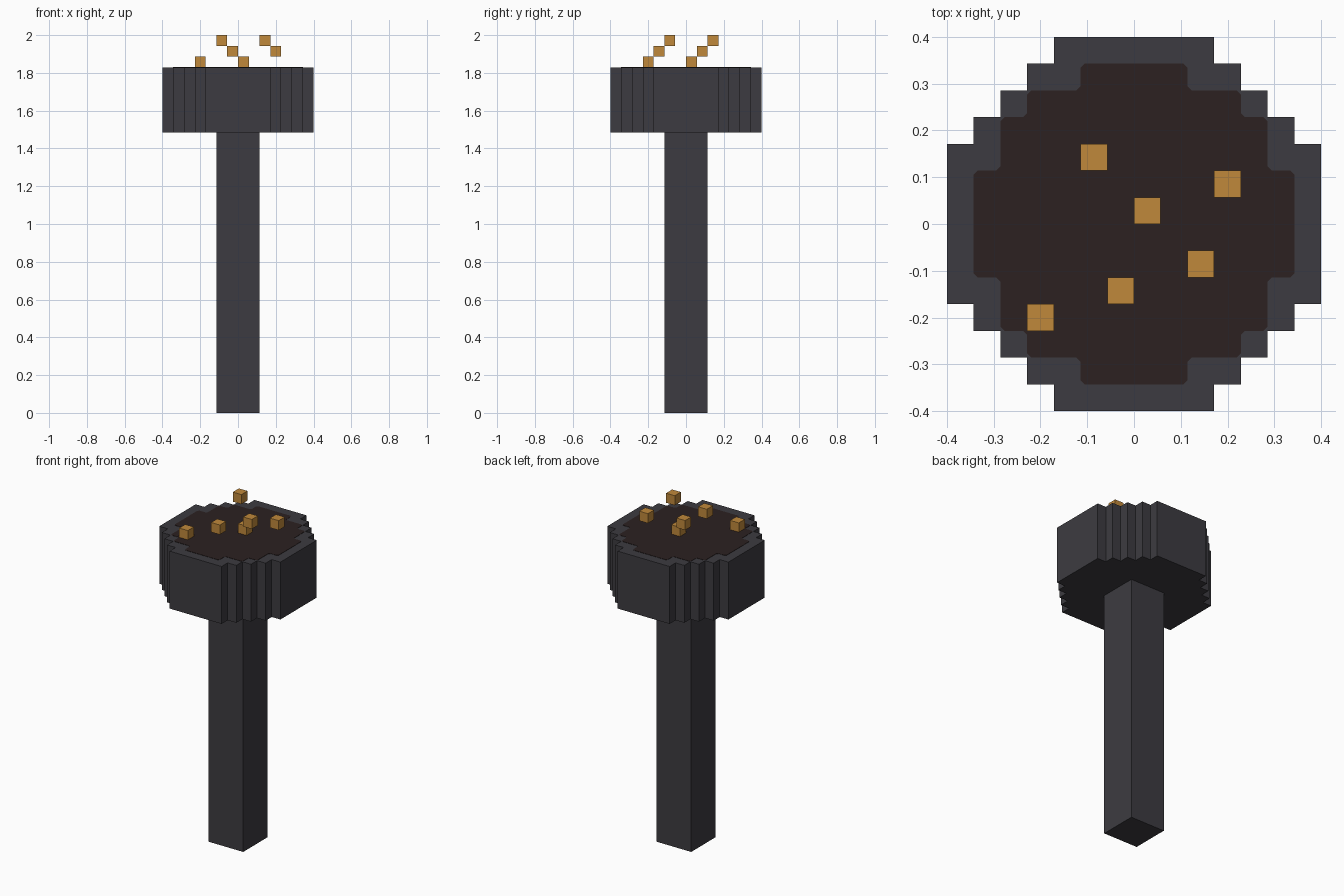
import bpy
import bmesh

U = 2 / 35  # one block of the model

cube = bpy.data.objects.get("Cube")
if cube:
    bpy.data.objects.remove(cube, do_unlink=True)


def make_material(name, rgb):
    mat = bpy.data.materials.new(name)
    mat.use_nodes = True
    mat.diffuse_color = (*rgb, 1)
    mat.node_tree.nodes["Principled BSDF"].inputs["Base Color"].default_value = (*rgb, 1)
    return mat


IRON = make_material("dark iron", (0.046, 0.044, 0.052))
COAL = make_material("charred coal", (0.025, 0.015, 0.015))
EMBER = make_material("ember orange", (0.53, 0.25, 0.044))


def prism(name, quarter, bottom, top, mat, corner_cut=0):
    """Extrude a stepped outline, given as its +x +y quarter in block units."""
    outline = list(quarter)
    outline += [(-x, y) for x, y in reversed(quarter)]
    outline += [(-x, -y) for x, y in quarter]
    outline += [(x, -y) for x, y in reversed(quarter)]
    bm = bmesh.new()
    verts = [bm.verts.new((x * U, y * U, bottom * U)) for x, y in outline]
    face = bm.faces.new(verts)
    if corner_cut:
        bmesh.ops.bevel(bm, geom=verts, offset=corner_cut, segments=1, affect='VERTICES')
        face = bm.faces[:][0]
    walls = bmesh.ops.extrude_face_region(bm, geom=[face], use_keep_orig=True)
    moved = [g for g in walls["geom"] if isinstance(g, bmesh.types.BMVert)]
    bmesh.ops.translate(bm, verts=moved, vec=(0, 0, (top - bottom) * U))
    bmesh.ops.recalc_face_normals(bm, faces=bm.faces)
    mesh = bpy.data.meshes.new(name)
    bm.to_mesh(mesh)
    bm.free()
    mesh.materials.append(mat)
    obj = bpy.data.objects.new(name, mesh)
    bpy.context.collection.objects.link(obj)
    return obj


# Square post and stepped round bowl
prism("post", [(2, 2)], 0, 26, IRON)
bowl_steps = [(7, 3), (6, 3), (6, 4), (5, 4), (5, 5), (4, 5), (4, 6), (3, 6), (3, 7)]
prism("bowl", bowl_steps, 26, 32, IRON)

# Thin bed of coal, level with the rim
coal_steps = [(6, 2), (5, 2), (5, 4), (4, 4), (4, 5), (2, 5), (2, 6)]
prism("coal_bed", coal_steps, 31.98, 32.03, COAL, corner_cut=0.009)

# Floating sparks: one block each
sparks = [(-1.5, 2.5, 34.5), (3.5, 1.5, 33.5), (0.5, 0.5, 32.5),
          (2.5, -1.5, 34.5), (-0.5, -2.5, 33.5), (-3.5, -3.5, 32.5)]
for i, (x, y, z) in enumerate(sparks):
    spark = prism(f"spark_{i + 1}", [(0.5, 0.5)], z - 0.5, z + 0.5, EMBER)
    spark.location = (x * U, y * U, 0)
